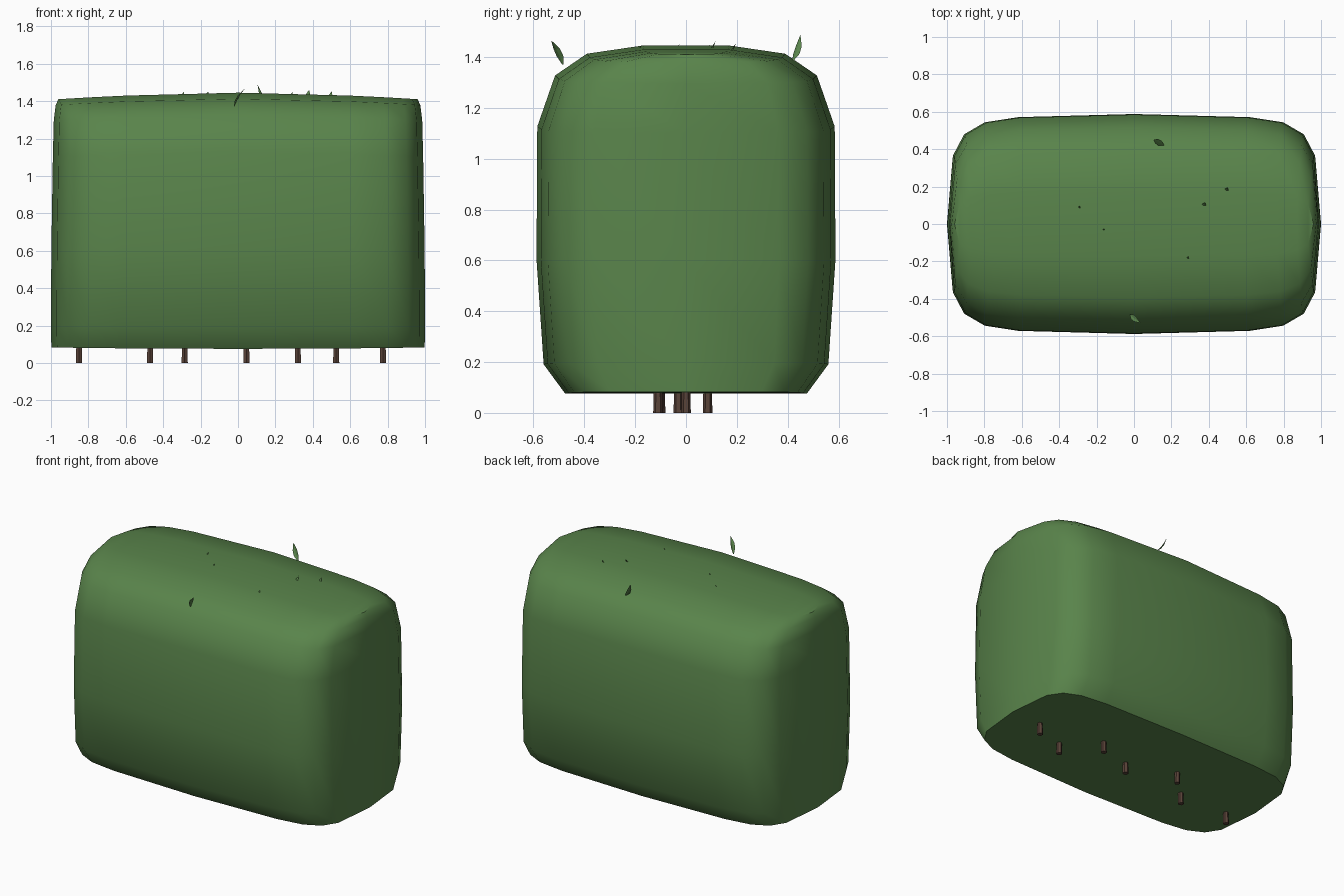
import bpy, math
from mathutils import Vector

if "Cube" in bpy.data.objects:
    bpy.data.objects.remove(bpy.data.objects["Cube"])


def material(name, rgb):
    m = bpy.data.materials.new(name)
    m.diffuse_color = (*rgb, 1)
    m.use_nodes = True
    m.node_tree.nodes["Principled BSDF"].inputs["Base Color"].default_value = m.diffuse_color
    return m


GREEN = material("leaf_green", (0.10, 0.23, 0.07))
BROWN = material("bark_brown", (0.10, 0.055, 0.04))


def make(name, verts, faces, mat, smooth=None):
    me = bpy.data.meshes.new(name)
    me.from_pydata(verts, [], faces)
    me.materials.append(mat)
    ob = bpy.data.objects.new(name, me)
    bpy.context.collection.objects.link(ob)
    bpy.ops.object.select_all(action='DESELECT')
    ob.select_set(True)
    bpy.context.view_layer.objects.active = ob
    bpy.ops.object.mode_set(mode='EDIT')
    bpy.ops.mesh.select_all(action='SELECT')
    bpy.ops.mesh.normals_make_consistent(inside=False)
    bpy.ops.object.mode_set(mode='OBJECT')
    if smooth:
        bpy.ops.object.shade_smooth_by_angle(angle=math.radians(smooth))
    return ob


# Hedge body: plan outline stacked in rings, narrowed in y by the end profile
half = [(-0.97, 0.37), (-0.91, 0.485), (-0.80, 0.55), (-0.62, 0.578), (0, 0.595),
        (0.62, 0.578), (0.80, 0.55), (0.91, 0.485), (0.97, 0.37)]
plan = [(-1, 0)] + half + [(1, 0)] + [(x, -y) for x, y in reversed(half)]
rings = [  # z, half width, x scale
    (0.075, 0.475, 0.998), (0.19, 0.56, 1.0), (0.60, 0.588, 0.998), (1.12, 0.585, 0.99),
    (1.32, 0.515, 0.985), (1.405, 0.39, 0.975), (1.437, 0.17, 0.96)]
n = len(plan)
verts, faces = [], []
for k, (z, w, sx) in enumerate(rings):
    for x, y in plan:
        t = z / 1.44
        dz = 0.010 * x * x * (1 - t) - 0.027 * x * x * t + 0.008 * t * (1 - abs(x))
        verts.append((x * sx, y * w / 0.595, z + dz))
for k in range(len(rings) - 1):
    for i in range(n):
        j = (i + 1) % n
        faces.append((k * n + i, k * n + j, (k + 1) * n + j, (k + 1) * n + i))
for base in (0, (len(rings) - 1) * n):  # caps, bridging front to back
    for i in range(n // 2):
        ids = [i, i + 1, (n - i - 1) % n, (n - i) % n]
        faces.append(tuple(base + a for a in dict.fromkeys(ids)))
make("hedge_body", verts, faces, GREEN, 45)

# Stems under the hedge: tapered hexagonal posts
stems = [(-0.85, -0.11), (-0.47, -0.10), (-0.285, 0.085), (0.045, -0.03),
         (0.32, 0.085), (0.525, -0.11), (0.775, 0)]
for i, (x, y) in enumerate(stems):
    bpy.ops.mesh.primitive_cone_add(vertices=6, radius1=0.019, radius2=0.015, depth=0.16,
                                    location=(x, y, 0.08))
    bpy.context.object.name = f"stem_{i + 1}"
    bpy.context.object.data.materials.append(BROWN)


def leaf(name, base, tip, side, width, bend):
    """Pointed, folded leaf blade with a curved midrib."""
    a, b, s = Vector(base), Vector(tip), Vector(side).normalized()
    nor = (b - a).cross(s).normalized()
    v, f = [], []
    for t, w in ((0, 0.15), (0.3, 0.9), (0.6, 0.85), (1, 0.02)):
        mid = a.lerp(b, t) + nor * bend * 4 * t * (1 - t)
        lift = nor * 0.15 * w * width
        v += [mid - s * w * width / 2 + lift, mid, mid + s * w * width / 2 + lift]
    for r in range(3):
        for c in range(2):
            q = r * 3 + c
            f.append((q, q + 1, q + 4, q + 3))
    make(name, v, f, GREEN)


# Two sprouting leaves at the shoulders
leaf("front_leaf", (-0.02, -0.485, 1.37), (0.035, -0.53, 1.465), (0.4, 0.8, 0.1), 0.032, 0.006)
leaf("back_leaf", (0.16, 0.42, 1.385), (0.105, 0.45, 1.487), (0.5, 0.8, 0.1), 0.034, 0.006)

# Small leaf tips poking through the top
tips = [(-0.29, 0.08, 1.450), (-0.16, -0.04, 1.452), (0.29, -0.19, 1.448),
        (0.38, 0.10, 1.460), (0.50, 0.18, 1.452)]
for i, (x, y, z) in enumerate(tips):
    leaf(f"leaf_tip_{i + 1}", (x - 0.02, y - 0.03, z - 0.05), (x, y + 0.015, z),
         (1, -0.4, 0), 0.03, 0.004)
